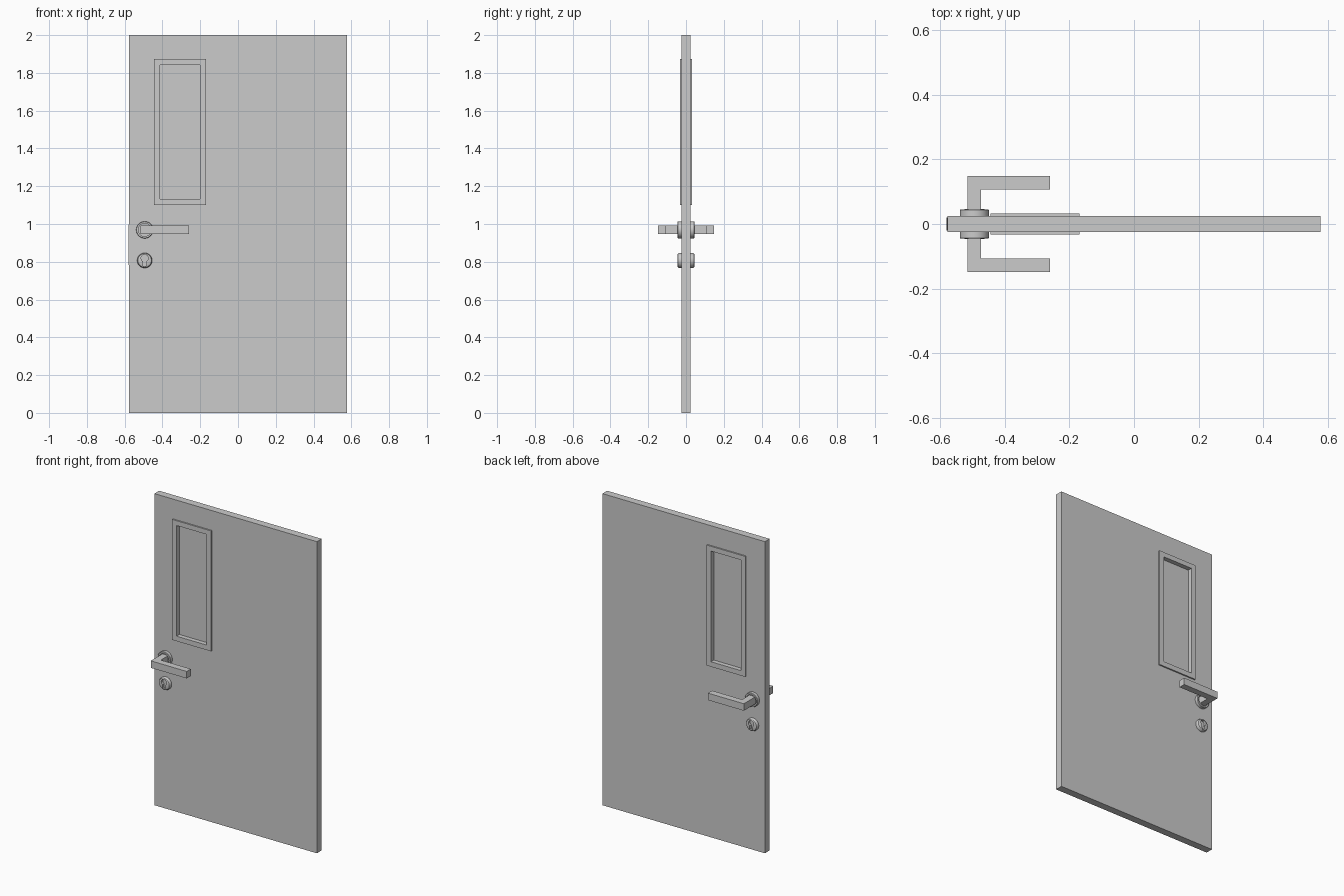
import bpy, bmesh, math

if "Cube" in bpy.data.objects:
    bpy.data.objects.remove(bpy.data.objects["Cube"])


def finish(name, bm, mirror=False, smooth=False):
    """Turn a bmesh into an object, optionally repeated on the back face."""
    bmesh.ops.remove_doubles(bm, verts=bm.verts, dist=1e-5)
    bmesh.ops.recalc_face_normals(bm, faces=bm.faces)
    mesh = bpy.data.meshes.new(name)
    bm.to_mesh(mesh)
    bm.free()
    obj = bpy.data.objects.new(name, mesh)
    bpy.context.collection.objects.link(obj)
    if smooth:
        bpy.ops.object.select_all(action='DESELECT')
        obj.select_set(True)
        bpy.context.view_layer.objects.active = obj
        bpy.ops.object.shade_smooth_by_angle(angle=math.radians(30))
    if mirror:
        add_mirror(obj)
    return obj


def add_mirror(obj):
    mod = obj.modifiers.new("both_sides", 'MIRROR')
    mod.use_axis = (False, True, False)
    mod.use_mirror_merge = False


def prism(name, pts, axis, lo, hi, **kw):
    """Extrude a 2D outline along 'y' (points are x,z) or 'z' (points are x,y)."""
    bm = bmesh.new()

    def place(p, h):
        return (p[0], h, p[1]) if axis == 'y' else (p[0], p[1], h)
    a = [bm.verts.new(place(p, lo)) for p in pts]
    b = [bm.verts.new(place(p, hi)) for p in pts]
    bm.faces.new(a)
    bm.faces.new(b)
    for i in range(len(pts)):
        j = (i + 1) % len(pts)
        bm.faces.new((a[i], a[j], b[j], b[i]))
    return finish(name, bm, **kw)


def rect_ring(name, outer, inner, half):
    """Rectangular slab in the xz plane with a rectangular opening."""
    def corners(r):
        return [(r[0], r[2]), (r[1], r[2]), (r[1], r[3]), (r[0], r[3])]
    bm = bmesh.new()
    loops = [[bm.verts.new((x, y, z)) for x, z in corners(r)]
             for r, y in ((outer, -half), (outer, half), (inner, half), (inner, -half))]
    for k in range(4):
        a, b = loops[k], loops[(k + 1) % 4]
        for i in range(4):
            j = (i + 1) % 4
            bm.faces.new((a[i], a[j], b[j], b[i]))
    return finish(name, bm)


def lathe(name, cx, cz, profile, **kw):
    """Spin (radius, y) points around a y-parallel axis."""
    bm = bmesh.new()
    vs = [bm.verts.new((cx + r, y, cz)) for r, y in profile]
    es = [bm.edges.new(p) for p in zip(vs, vs[1:])]
    bmesh.ops.spin(bm, geom=vs + es, cent=(cx, 0, cz), axis=(0, 1, 0),
                   angle=2 * math.pi, steps=32)
    return finish(name, bm, smooth=True, **kw)


# Door leaf with window opening, raised frame and glass
opening = (-0.413, -0.201, 1.132, 1.842)
rect_ring("door_leaf", (-0.577, 0.577, 0, 2), opening, 0.024)
rect_ring("window_frame", (-0.444, -0.169, 1.10, 1.873), opening, 0.033)
x0, x1, z0, z1 = opening
prism("window_glass", [(x0, z0), (x1, z0), (x1, z1), (x0, z1)], 'y', -0.004, 0.004)

# Handle rosette (cupped ring) and L-shaped lever
hx, hz = -0.494, 0.969
lathe("handle_rosette", hx, hz,
      [(0, -0.032), (0.034, -0.032), (0.034, -0.045), (0.043, -0.045),
       (0.045, -0.043), (0.045, -0.02), (0, -0.02)], mirror=True)
prism("lever_handle",
      [(-0.515, -0.03), (-0.515, -0.149), (-0.26, -0.149), (-0.26, -0.107),
       (-0.473, -0.107), (-0.473, -0.03)], 'z', 0.946, 0.991, mirror=True)

# Lock escutcheon with rounded rim and keyhole recess
lx, lz = -0.494, 0.807
lock = lathe("lock_escutcheon", lx, lz,
             [(0, -0.046), (0.030, -0.046), (0.036, -0.043), (0.040, -0.036),
              (0.040, -0.02), (0, -0.02)])
key = []
for i in range(21):
    a = math.radians(-60 + 300 * i / 20)
    key.append((lx + 0.019 * math.cos(a), lz + 0.012 + 0.019 * math.sin(a)))
key += [(lx - 0.0095, lz - 0.026), (lx - 0.005, lz - 0.031),
        (lx + 0.005, lz - 0.031), (lx + 0.0095, lz - 0.026)]
cutter = prism("keyhole_cutter", key, 'y', -0.08, -0.030)
cutter.hide_render = True
cutter.hide_set(True)
cut = lock.modifiers.new("keyhole", 'BOOLEAN')
cut.operation = 'DIFFERENCE'
cut.solver = 'EXACT'
cut.object = cutter
add_mirror(lock)

# Slightly bowed latch plate on the door edge
plate = [(-0.57, 0.75), (-0.57, 1.03)]
for i in range(9):
    t = i / 8
    plate.append((-0.576 - 0.004 * math.sin(math.pi * t) ** 0.5 if 0 < t < 1 else -0.576,
                  1.03 - 0.28 * t))
prism("latch_plate", plate, 'y', -0.02, 0.02)
